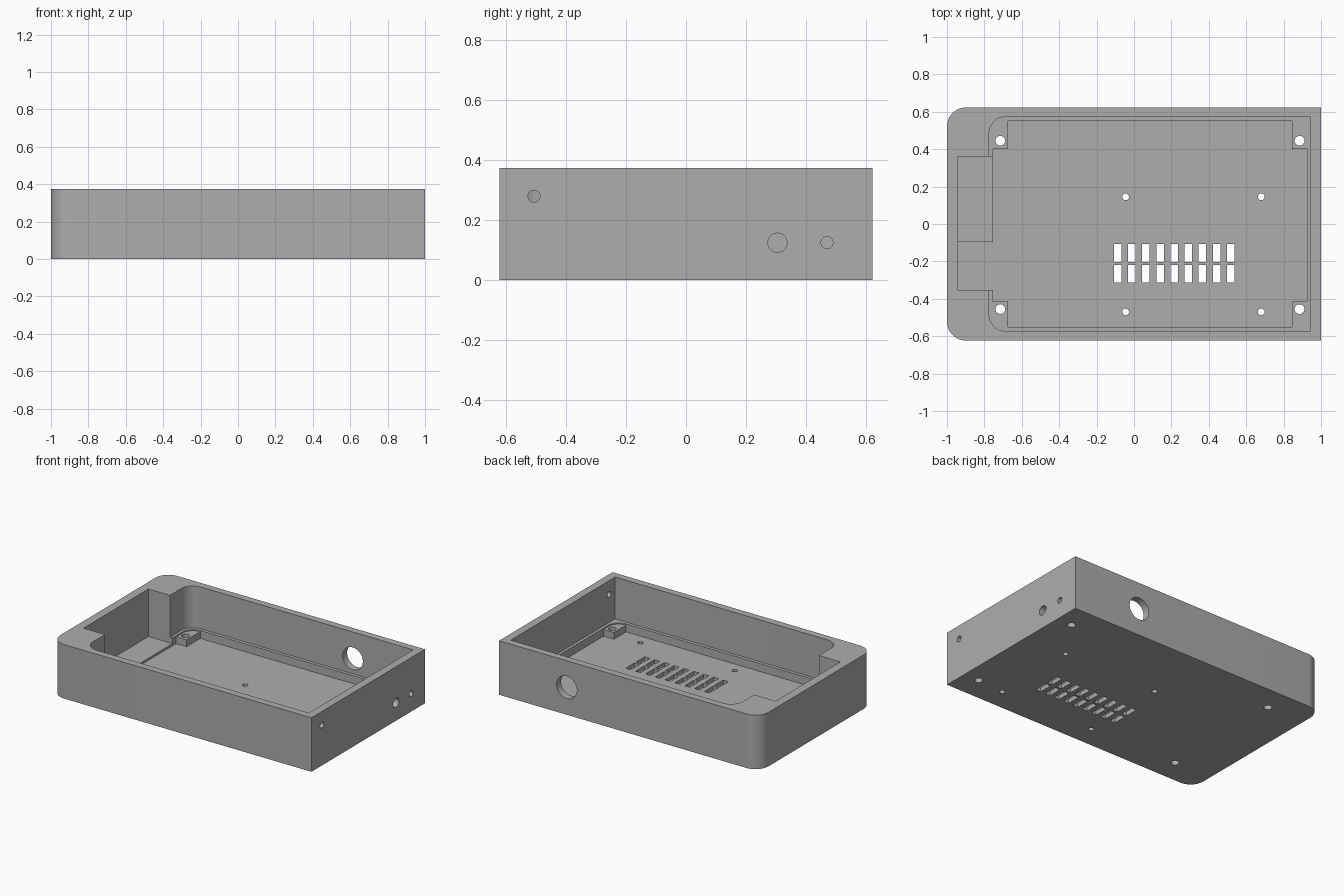
import bpy
import bmesh
import math

cube = bpy.data.objects.get("Cube")
if cube:
    bpy.data.objects.remove(cube, do_unlink=True)

grey = bpy.data.materials.new("plain grey plastic")
grey.use_nodes = True
colour = (0.42, 0.42, 0.42, 1)
grey.diffuse_color = colour
grey.node_tree.nodes["Principled BSDF"].inputs["Base Color"].default_value = colour


def make_object(name, bm):
    bmesh.ops.recalc_face_normals(bm, faces=bm.faces)
    mesh = bpy.data.meshes.new(name)
    bm.to_mesh(mesh)
    bm.free()
    mesh.materials.append(grey)
    obj = bpy.data.objects.new(name, mesh)
    bpy.context.collection.objects.link(obj)
    return obj


def slab(name, x0, x1, y0, y1, z0, z1, left_r=0, right_r=0, steps=12):
    """Box whose vertical edges are rounded separately at the -x and +x ends."""
    outline = []
    corners = [(x1, y1, right_r, 0), (x0, y1, left_r, 90),
               (x0, y0, left_r, 180), (x1, y0, right_r, 270)]
    for x, y, r, start in corners:
        cx = x - r if x == x1 else x + r
        cy = y - r if y == y1 else y + r
        for i in range(steps + 1 if r else 1):
            a = math.radians(start + 90 * i / steps)
            outline.append((cx + r * math.cos(a), cy + r * math.sin(a)))
    bm = bmesh.new()
    face = bm.faces.new([bm.verts.new((x, y, z0)) for x, y in outline])
    top = bmesh.ops.extrude_face_region(bm, geom=[face])["geom"]
    verts = [v for v in top if isinstance(v, bmesh.types.BMVert)]
    bmesh.ops.translate(bm, verts=verts, vec=(0, 0, z1 - z0))
    return make_object(name, bm)


def drill(axis, centre, radius, depth=0.2):
    """Round cutter along the given axis."""
    bm = bmesh.new()
    bmesh.ops.create_cone(bm, cap_ends=True, segments=32, radius1=radius,
                          radius2=radius, depth=depth)
    obj = make_object("drill", bm)
    obj.location = centre
    if axis == "x":
        obj.rotation_euler.y = math.pi / 2
    elif axis == "y":
        obj.rotation_euler.x = math.pi / 2
    return obj


def combine(body, tool, operation="DIFFERENCE"):
    """Apply one boolean and delete the tool."""
    mod = body.modifiers.new("cut", "BOOLEAN")
    mod.operation = operation
    mod.solver = "EXACT"
    mod.object = tool
    bpy.context.view_layer.update()
    graph = bpy.context.evaluated_depsgraph_get()
    mesh = bpy.data.meshes.new_from_object(body.evaluated_get(graph))
    body.modifiers.clear()
    body.data = mesh
    bpy.data.objects.remove(tool, do_unlink=True)


# Outer case, rounded at one end
HEIGHT, FLOOR, LEDGE, OVER = 0.375, 0.03, 0.085, 0.5
case = slab("enclosure_base", -1, 1, -0.6225, 0.6225, 0, HEIGHT, left_r=0.1)

# Main cavity, with a narrow ledge just above the floor
combine(case, slab("cavity", -0.775, 0.945, -0.573, 0.573, LEDGE, OVER, left_r=0.09))
combine(case, slab("floor_recess", -0.755, 0.925, -0.55, 0.55, FLOOR, OVER,
                   left_r=0.08, right_r=0.08))

# Side bay with a raised half floor
combine(case, slab("bay_high", -0.94, -0.755, -0.2, 0.36, FLOOR + 0.015, OVER))
combine(case, slab("bay_low", -0.94, -0.755 + 0.05, -0.352, -0.095, FLOOR, OVER))

# Corner screw blocks and their holes
for x0, x1, hole_x in [(-0.765, -0.675, -0.715), (0.845, 0.935, 0.885)]:
    for y0, y1, hole_y in [(0.4, 0.56, 0.445), (-0.56, -0.415, -0.455)]:
        combine(case, slab("block", x0, x1, y0, y1, FLOOR - 0.01, LEDGE - 0.008), "UNION")
        combine(case, drill("z", (hole_x, hole_y, 0.05), 0.026))

# Board mounting holes
for x in (-0.045, 0.68):
    for y in (0.145, -0.47):
        combine(case, drill("z", (x, y, 0), 0.018))

# Ventilation slots in two rows
for column in range(9):
    x = -0.087 + column * 0.0755
    for y in (-0.154, -0.266):
        combine(case, slab("slot", x - 0.02, x + 0.02, y - 0.048, y + 0.048, -0.1, 0.1))

# Holes through the end wall and the back wall
for y, z, r in [(0.305, 0.125, 0.032), (0.47, 0.125, 0.02), (-0.507, 0.28, 0.02)]:
    combine(case, drill("x", (1, y, z), r))
combine(case, drill("y", (0.48, 0.6225, 0.19), 0.078))

# Smooth rounded walls, keep edges sharp
bpy.ops.object.select_all(action="DESELECT")
case.select_set(True)
bpy.context.view_layer.objects.active = case
bpy.ops.object.shade_smooth_by_angle(angle=math.radians(30))
